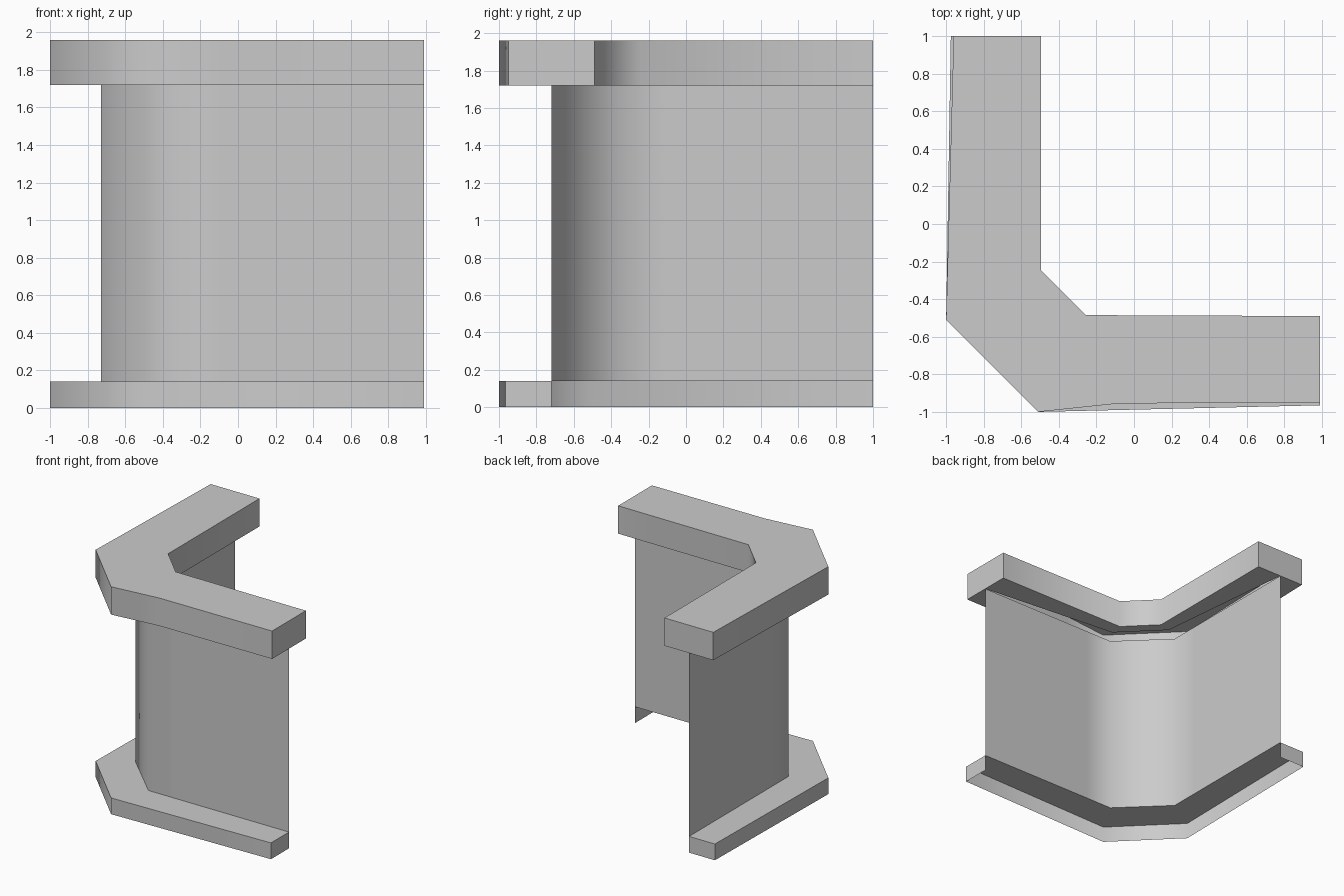
import bpy
import bmesh
import math

cube = bpy.data.objects.get("Cube")
if cube:
    bpy.data.objects.remove(cube, do_unlink=True)

grey = bpy.data.materials.new("plain_grey")
grey.use_nodes = True
grey.diffuse_color = (0.6, 0.6, 0.6, 1)
grey.node_tree.nodes["Principled BSDF"].inputs["Base Color"].default_value = (0.6, 0.6, 0.6, 1)


def face(bm, points):
    bm.faces.new([bm.verts.new(p) for p in points])


def plate(bm, outer, inner, z, up):
    """Flat L-shaped face between two paths."""
    ring = outer + inner[::-1]
    face(bm, [(x, y, z) for x, y in (ring[::-1] if up else ring)])


def skirt(bm, path, low, high):
    """Upright strip that follows a path."""
    for (ax, ay), (bx, by) in zip(path, path[1:]):
        face(bm, [(bx, by, low), (ax, ay, low), (ax, ay, high), (bx, by, high)])


def finish(bm, name):
    bmesh.ops.remove_doubles(bm, verts=bm.verts, dist=0.0005)
    mesh = bpy.data.meshes.new(name)
    bm.to_mesh(mesh)
    bm.free()
    mesh.materials.append(grey)
    obj = bpy.data.objects.new(name, mesh)
    bpy.context.collection.objects.link(obj)
    bpy.ops.object.select_all(action="DESELECT")
    obj.select_set(True)
    bpy.context.view_layer.objects.active = obj
    bpy.ops.object.shade_smooth_by_angle(angle=math.radians(55))


# Paths run along the front leg, round the corner and up the side leg
END, BACK = 0.99, 1.0
LEDGE_Z, CAP_Z, TOP_Z = 0.14, 1.72, 1.96
wall_path = [(END, -0.72), (-0.35, -0.72), (-0.73, -0.35), (-0.73, BACK)]
ledge_edge = [(END, -0.965), (-0.51, -1), (-1, -0.51), (-0.975, BACK)]
cap_edge = [(END, -0.95), (-0.08, -0.955), (-0.51, -1), (-1, -0.51), (-0.96, BACK)]
cap_inner = [(END, -0.49), (-0.255, -0.485), (-0.495, -0.245), (-0.495, BACK)]
soffit_edge = [(END, -0.72), (-0.27, -0.6), (-0.6, -0.27), (-0.73, BACK)]

# Thin wall, with an extra upright edge on each leg near the corner
bm = bmesh.new()
skirt(bm, wall_path[:1] + [(-0.1, -0.72)] + wall_path[1:3] + [(-0.73, -0.1)] + wall_path[3:],
      LEDGE_Z, CAP_Z)
finish(bm, "wall")

# Lower ledge, open underneath and behind
bm = bmesh.new()
plate(bm, ledge_edge, wall_path, LEDGE_Z, True)
skirt(bm, wall_path[:1] + ledge_edge + wall_path[-1:], 0, LEDGE_Z)
finish(bm, "lower_ledge")

# Upper cap, with a narrow gap in its underside behind the wall corner
bm = bmesh.new()
plate(bm, cap_edge, cap_inner, TOP_Z, True)
plate(bm, cap_edge, wall_path, CAP_Z, False)
plate(bm, soffit_edge, cap_inner, CAP_Z, False)
skirt(bm, cap_edge + cap_inner[::-1] + cap_edge[:1], CAP_Z, TOP_Z)
finish(bm, "upper_cap")
